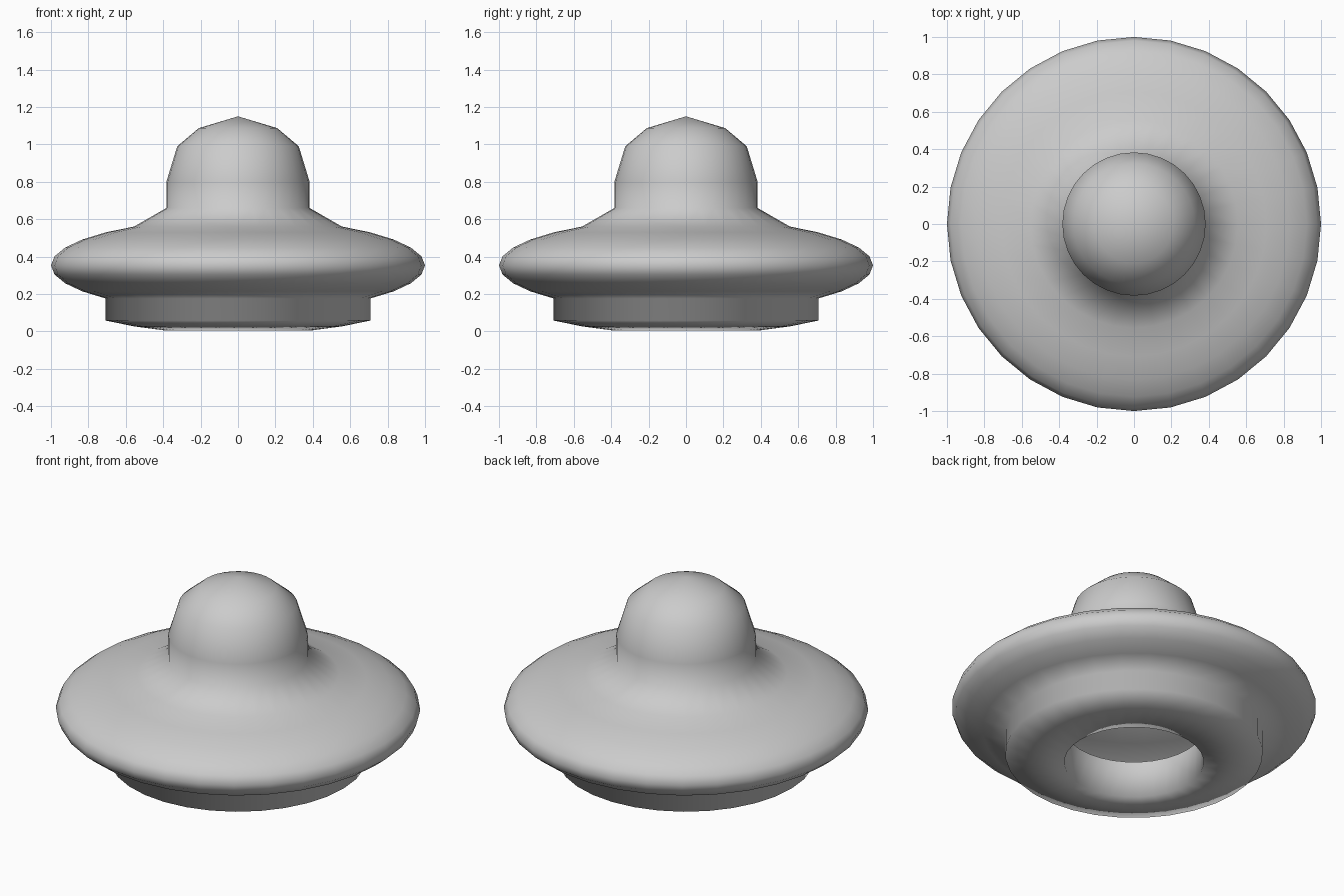
import bpy, bmesh
from math import sin, cos, pi

if "Cube" in bpy.data.objects:
    bpy.data.objects.remove(bpy.data.objects["Cube"])

SIDES = 32


def lathe(name, profile):
    """Revolve an (r, z) profile, listed from bottom to top, around z."""
    bm = bmesh.new()
    rings = []
    for r, z in profile:
        if r == 0:
            rings.append([bm.verts.new((0, 0, z))] * SIDES)
        else:
            rings.append([bm.verts.new((r * cos(2 * pi * i / SIDES), r * sin(2 * pi * i / SIDES), z))
                          for i in range(SIDES)])
    for low, high in zip(rings, rings[1:]):
        for i in range(SIDES):
            j = (i + 1) % SIDES
            corners = [low[i], low[j], high[j], high[i]]
            bm.faces.new(list(dict.fromkeys(corners)))
    mesh = bpy.data.meshes.new(name)
    bm.to_mesh(mesh)
    bm.free()
    mesh.shade_smooth()
    obj = bpy.data.objects.new(name, mesh)
    bpy.context.collection.objects.link(obj)
    return obj


def disc(step, drop=0):
    """Point on the flattened-sphere section, 11.25 degrees per step."""
    a = step * pi / 16
    return cos(a), 0.353 + 0.25 * sin(a) - drop


# Open tube rising inside the bottom hole
tube = [(0.383, 0.225)]
# Lowered underside and vertical skirt
base = [disc(s, 0.118) for s in (-6, -5, -4)]
# Saucer rim from underside to upper shoulder
rim = [disc(s) for s in range(-4, 6)]
# Dome
dome = [(0.383, 0.66), (0.383, 0.80), (0.325, 0.99), (0.21, 1.087), (0, 1.15)]

lathe("saucer_hull", tube + base + rim + dome)
